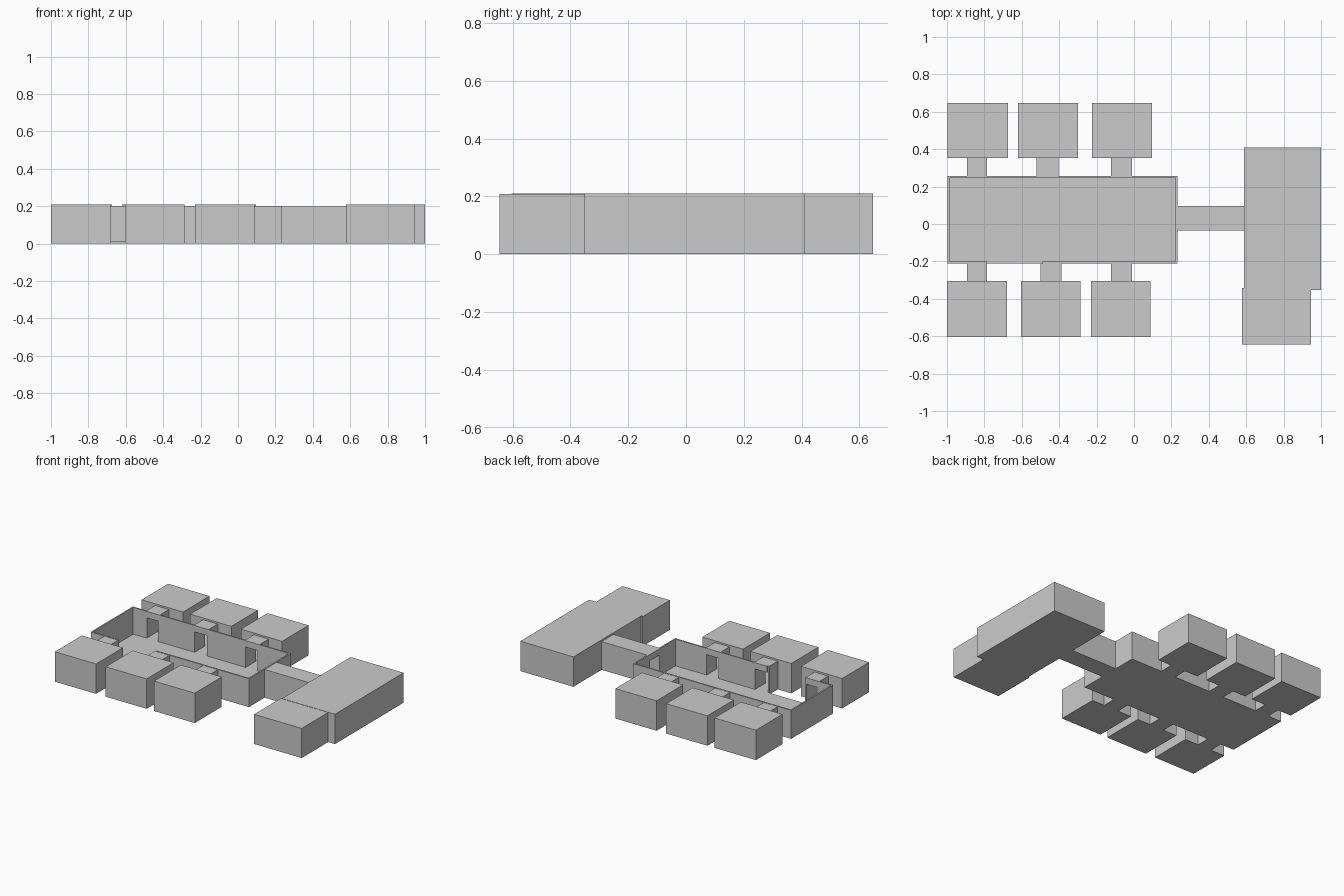
import bpy, bmesh

if "Cube" in bpy.data.objects:
    bpy.data.objects.remove(bpy.data.objects["Cube"])

T = 0.01        # wall thickness
FLOOR = 0.012   # floor slab top
WALL = 0.2      # hall and passage height
TOP = 0.21      # room height
DOOR = 0.155    # door head height

grey = bpy.data.materials.new("plain_grey")
grey.diffuse_color = (0.6, 0.6, 0.6, 1)
grey.use_nodes = True
grey.node_tree.nodes["Principled BSDF"].inputs["Base Color"].default_value = grey.diffuse_color


def make(name, boxes):
    """One object from a list of (x0, x1, y0, y1, z0, z1) boxes."""
    bm = bmesh.new()
    for x0, x1, y0, y1, z0, z1 in boxes:
        vs = bmesh.ops.create_cube(bm, size=1)["verts"]
        for v in vs:
            v.co = (x1 if v.co.x > 0 else x0,
                    y1 if v.co.y > 0 else y0,
                    z1 if v.co.z > 0 else z0)
    me = bpy.data.meshes.new(name)
    bm.to_mesh(me)
    bm.free()
    me.materials.append(grey)
    ob = bpy.data.objects.new(name, me)
    bpy.context.collection.objects.link(ob)
    return ob


def wall(axis, a, b, p, z1, doors=(), gaps=()):
    """Wall from a to b along an axis, at p..p+T across, with doors and full-height gaps."""
    spans, pos = [], a
    for d0, d1, lintel in sorted([(*d, True) for d in doors] + [(*g, False) for g in gaps]):
        if d0 > pos:
            spans.append((pos, d0, 0))
        if lintel:
            spans.append((d0, d1, DOOR))
        pos = d1
    if b > pos:
        spans.append((pos, b, 0))
    if axis == "x":
        return [(s, e, p, p + T, z, z1) for s, e, z in spans]
    return [(p, p + T, s, e, z, z1) for s, e, z in spans]


def room(name, x0, x1, y0, y1, top=TOP, south=(), north=(), west=()):
    """Closed hollow room with doors in the named walls."""
    z = top - T
    b = [(x0, x1, y0, y1, 0, FLOOR), (x0, x1, y0, y1, z, top)]
    b += wall("x", x0, x1, y0, z, south) + wall("x", x0, x1, y1 - T, z, north)
    b += wall("y", y0 + T, y1 - T, x0, z, west) + wall("y", y0 + T, y1 - T, x1 - T, z)
    make(name, b)


def passage(name, axis, x0, x1, y0, y1):
    """Covered passage, open at both ends along the axis."""
    b = [(x0, x1, y0, y1, 0, FLOOR), (x0, x1, y0, y1, DOOR + 0.03, WALL - 0.002)]
    if axis == "y":
        b += wall("y", y0, y1, x0, DOOR + 0.03) + wall("y", y0, y1, x1 - T, DOOR + 0.03)
    else:
        b += wall("x", x0, x1, y0, DOOR + 0.03) + wall("x", x0, x1, y1 - T, DOOR + 0.03)
    make(name, b)


# Side rooms: (room x0, room x1, passage x0, passage x1)
north_rooms = [(-0.997, -0.675, -0.892, -0.785), (-0.62, -0.3, -0.52, -0.405), (-0.225, 0.095, -0.124, -0.01)]
south_rooms = [(-1.0, -0.68, -0.892, -0.785), (-0.605, -0.287, -0.5, -0.387), (-0.23, 0.087, -0.124, -0.01)]
HX0, HX1, HY0, HY1 = -0.997, 0.232, -0.21, 0.257


def door(p):
    return (p[2] + T, p[3] - T)


for i, r in enumerate(north_rooms):
    room(f"north_room_{i+1}", r[0], r[1], 0.354, 0.648, south=[door(r)])
    passage(f"north_passage_{i+1}", "y", r[2], r[3], HY1, 0.354)
for i, r in enumerate(south_rooms):
    room(f"south_room_{i+1}", r[0], r[1], -0.604, -0.305, north=[door(r)])
    passage(f"south_passage_{i+1}", "y", r[2], r[3], -0.305, HY0)

# Open-topped central hall; the south wall has one open bay
make("hall_floor", [(HX0, HX1, HY0, HY1, 0, FLOOR)])
make("hall_north_wall", wall("x", HX0, HX1, HY1 - T, WALL, [door(r) for r in north_rooms]))
make("hall_south_wall", wall("x", HX0, HX1, HY0, WALL, [door(r) for r in south_rooms],
                             gaps=[(-0.785, -0.49)]))
make("hall_west_wall", wall("y", HY0 + T, HY1 - T, HX0, WALL))
EAST = (-0.025, 0.085)
make("hall_east_wall", wall("y", HY0 + T, HY1 - T, HX1 - T, WALL, [EAST]))

# East corridor and the large rooms
passage("east_corridor", "x", HX1, 0.588, -0.036, 0.097)
LINK = (0.7, 0.82)
room("east_large_room", 0.588, 1.0, -0.352, 0.41, west=[EAST], south=[LINK])
room("south_east_room", 0.577, 0.947, -0.645, -0.342, top=TOP - 0.002, north=[LINK])
